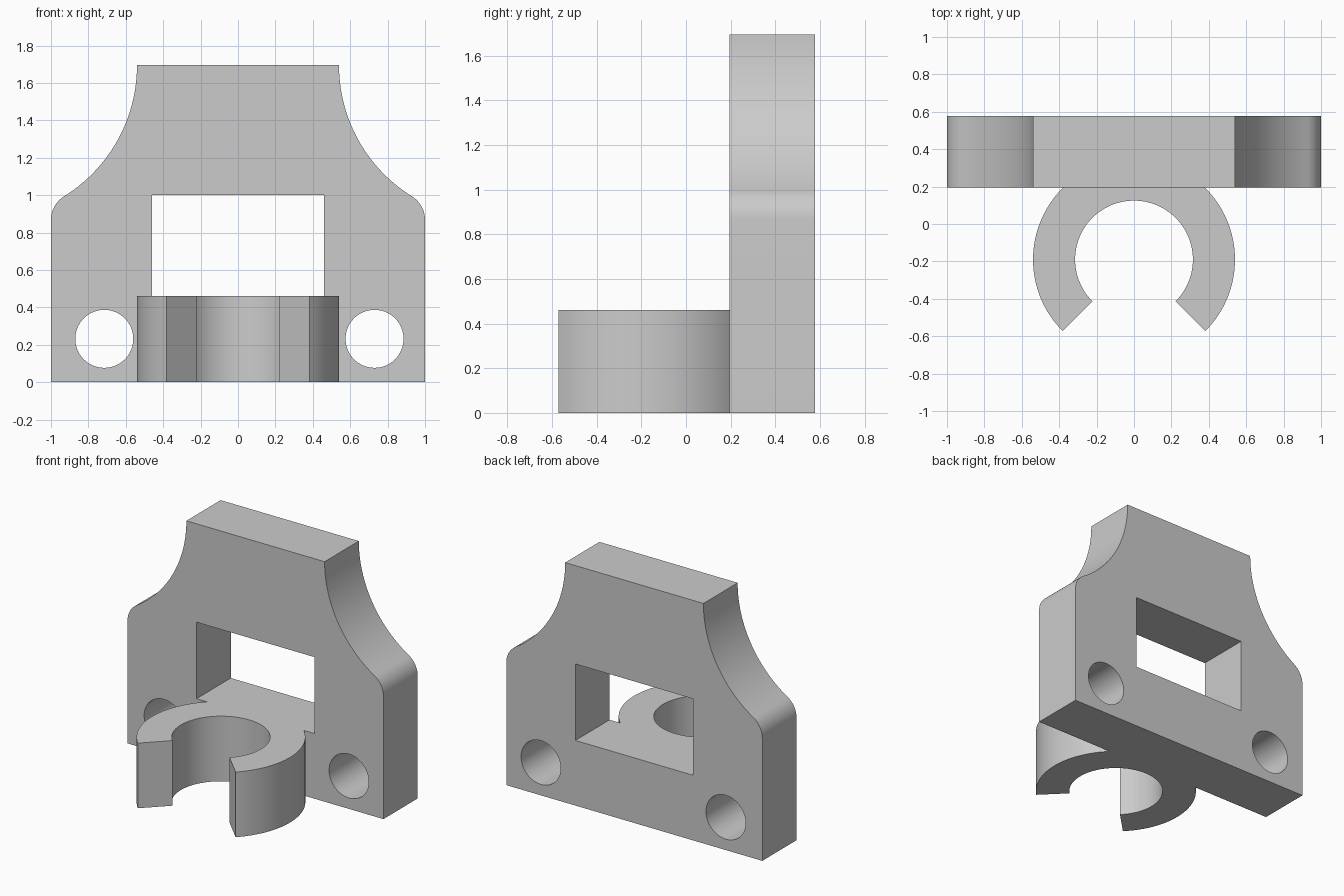
import bpy, bmesh
from math import cos, sin, sqrt, pi, radians, asin, atan2
from mathutils import Vector

if "Cube" in bpy.data.objects:
    bpy.data.objects.remove(bpy.data.objects["Cube"], do_unlink=True)

grey = bpy.data.materials.new("light grey")
grey.use_nodes = True
grey.diffuse_color = (0.6, 0.6, 0.6, 1)
grey.node_tree.nodes["Principled BSDF"].inputs["Base Color"].default_value = (0.6, 0.6, 0.6, 1)


def arc(cx, cy, r, a0, a1, n):
    """Points along an arc, angles in radians."""
    steps = [a0 + (a1 - a0) * i / n for i in range(n + 1)]
    return [(cx + r * cos(a), cy + r * sin(a)) for a in steps]


def prism(name, points, place, push):
    """Extrude a 2D outline; place maps it into space, push is the extrusion."""
    bm = bmesh.new()
    face = bm.faces.new([bm.verts.new(place(p)) for p in points])
    ext = bmesh.ops.extrude_face_region(bm, geom=[face], use_keep_orig=True)
    moved = [g for g in ext["geom"] if isinstance(g, bmesh.types.BMVert)]
    bmesh.ops.translate(bm, verts=moved, vec=Vector(push))
    bmesh.ops.recalc_face_normals(bm, faces=bm.faces)
    mesh = bpy.data.meshes.new(name)
    bm.to_mesh(mesh)
    bm.free()
    mesh.materials.append(grey)
    obj = bpy.data.objects.new(name, mesh)
    bpy.context.collection.objects.link(obj)
    return obj


FRONT, BACK, TOP, LEDGE = 0.195, 0.577, 1.695, 0.46

# Back plate outline: concave shoulder, rounded corner, straight side
neck, sweep, fillet = 0.54, 0.825, 0.15
cx = neck + sweep
reach = sweep + fillet
dx = cx - (1 - fillet)
dz = sqrt(reach ** 2 - dx ** 2)
meet = atan2(dz, dx)
shoulder = arc(cx, TOP, sweep, pi, pi + meet, 28)
corner = arc(1 - fillet, TOP - dz, fillet, meet, 0, 12)
side = shoulder + corner[1:] + [(1, 0)]
outline = side + [(-x, z) for x, z in reversed(side)]
plate = prism("back_plate", outline, lambda p: (p[0], FRONT, p[1]), (0, BACK - FRONT, 0))

# Window and two bolt holes cut through the plate
window = [(-0.46, LEDGE), (0.46, LEDGE), (0.46, 1.0), (-0.46, 1.0)]
cuts = {"window_cutter": window}
for label, x in (("right", -0.715), ("left", 0.73)):
    cuts[label + "_hole_cutter"] = arc(x, 0.232, 0.155, 0, 2 * pi, 64)[:-1]
for name, points in cuts.items():
    cutter = prism(name, points, lambda p: (p[0], FRONT - 0.1, p[1]), (0, 0.6, 0))
    mod = plate.modifiers.new(name, "BOOLEAN")
    mod.operation = "DIFFERENCE"
    mod.solver = "EXACT"
    mod.object = cutter
    cutter.hide_render = True
    bpy.context.view_layer.objects.active = plate
    bpy.ops.object.modifier_apply(modifier=name)
    bpy.data.objects.remove(cutter, do_unlink=True)

# Open ring clip, its back trimmed flat against the plate
ring_y, outer, inner = -0.19, 0.54, 0.315
flat = asin((FRONT - ring_y) / outer)
mouth = radians(45)
right_wall = arc(0, ring_y, outer, pi - flat, pi + mouth, 32)
bore = arc(0, ring_y, inner, pi + mouth, -mouth, 64)
left_wall = arc(0, ring_y, outer, -mouth, flat, 32)
clip = prism("ring_clip", right_wall + bore + left_wall, lambda p: (p[0], p[1], 0), (0, 0, LEDGE))

# Smooth curves, sharp edges
for obj in (plate, clip):
    bpy.ops.object.select_all(action="DESELECT")
    obj.select_set(True)
    bpy.context.view_layer.objects.active = obj
    bpy.ops.object.shade_smooth_by_angle(angle=radians(30))
